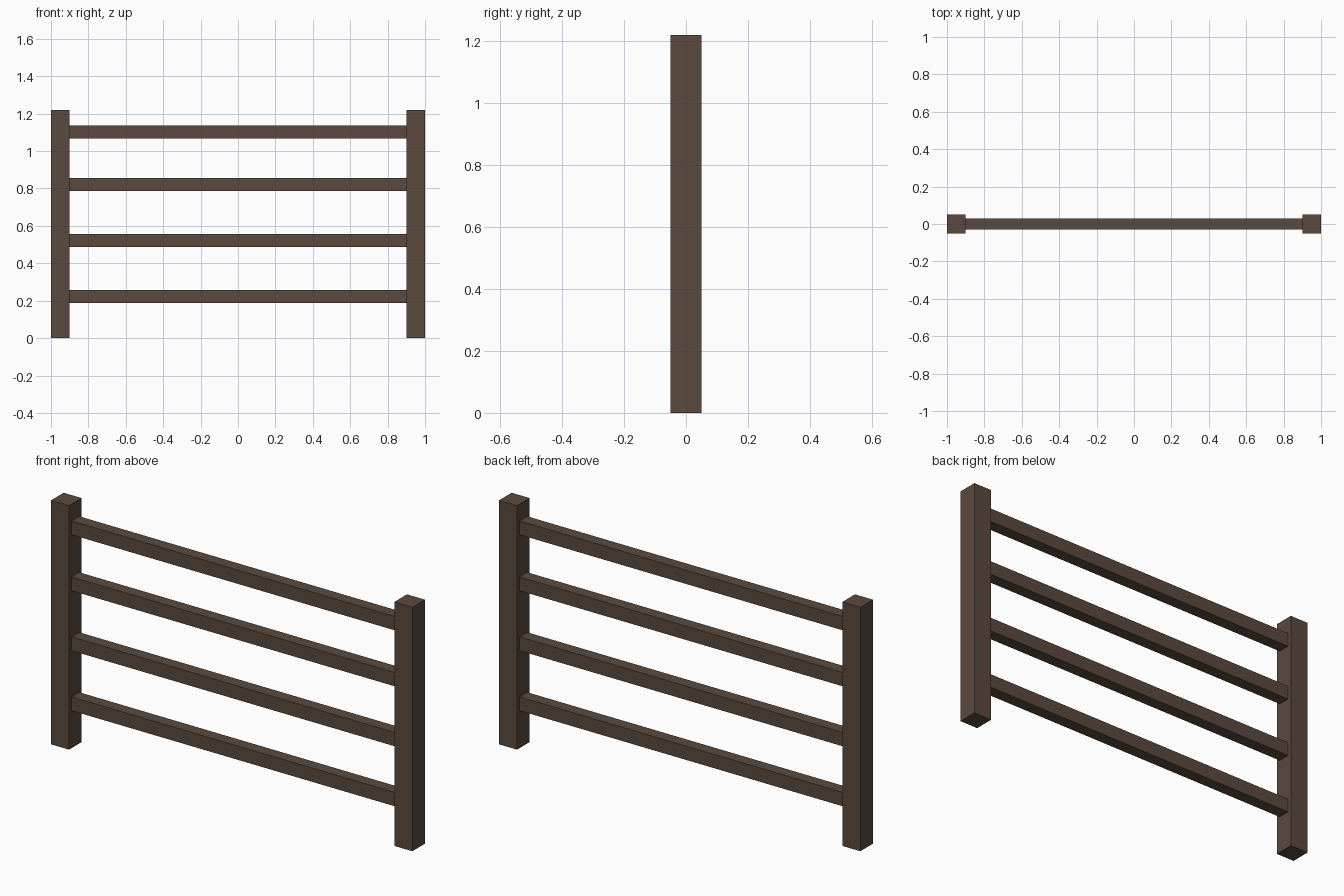
import bpy

if "Cube" in bpy.data.objects:
    bpy.data.objects.remove(bpy.data.objects["Cube"])

# Single dark brown wood colour
wood = bpy.data.materials.new("dark_brown_wood")
wood.diffuse_color = (0.105, 0.068, 0.048, 1.0)
wood.use_nodes = True
wood.node_tree.nodes["Principled BSDF"].inputs["Base Color"].default_value = wood.diffuse_color


def box(name, center, size):
    bpy.ops.mesh.primitive_cube_add(size=1, location=center)
    ob = bpy.context.object
    ob.name = name
    ob.scale = size
    bpy.ops.object.transform_apply(location=False, rotation=False, scale=True)
    ob.data.materials.append(wood)
    return ob


# Two square end posts
for side, x in (("left", -0.95), ("right", 0.95)):
    box(f"{side}_post", (x, 0, 0.61), (0.1, 0.1, 1.22))

# Four horizontal rails between the posts
for i, z in enumerate((0.222, 0.522, 0.822, 1.102)):
    box(f"rail_{i + 1}", (0, 0, z), (1.8, 0.06, 0.069))
